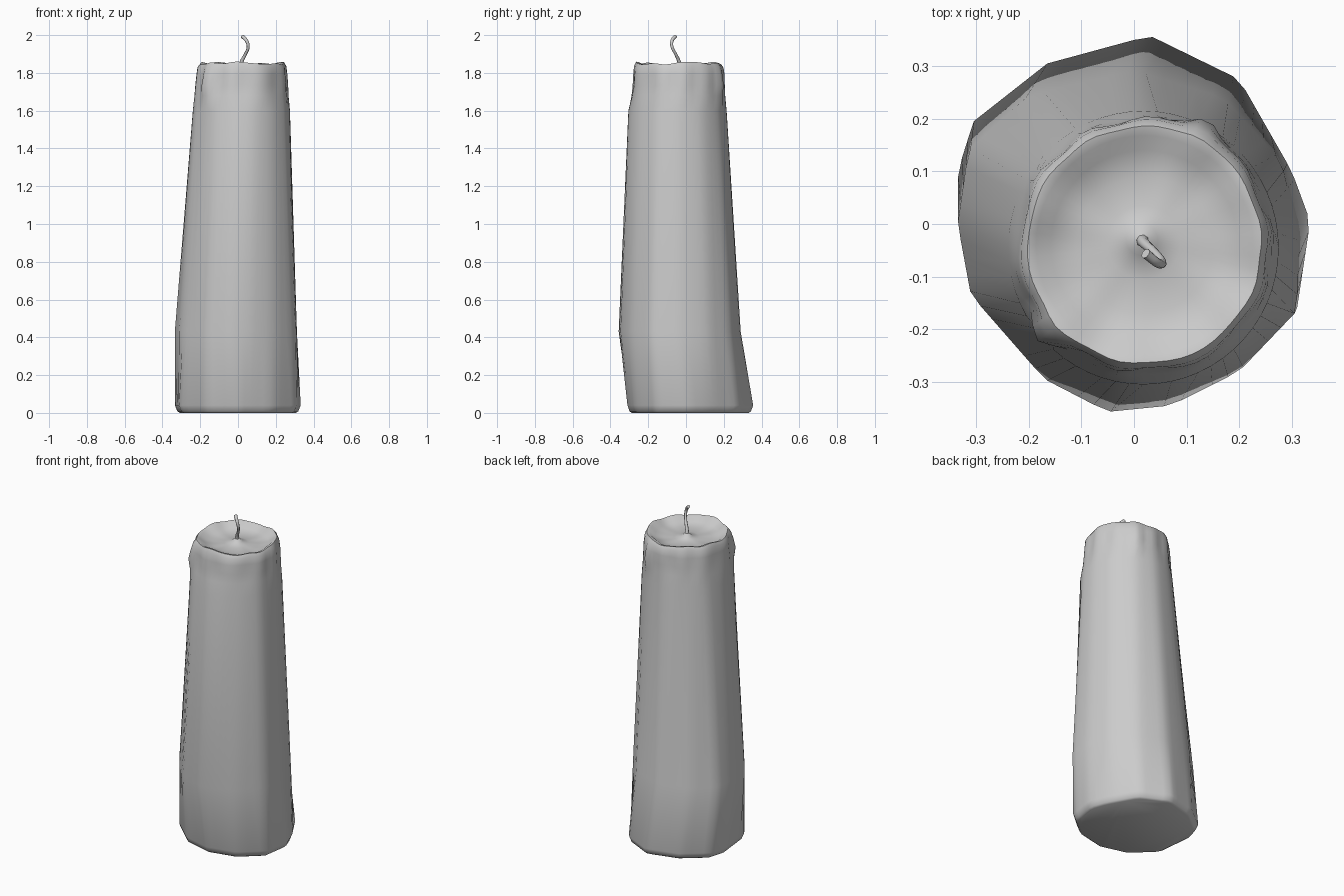
import bpy, bmesh, math
from mathutils import Vector

if "Cube" in bpy.data.objects:
    bpy.data.objects.remove(bpy.data.objects["Cube"])

N = 60
TAU = 2 * math.pi


def outline(points, centre):
    """Sample a hand-shaped convex outline at N even angles around its centre."""
    pts = [Vector(p) for p in points]
    c = Vector(centre)
    ring = []
    for i in range(N):
        d = Vector((math.cos(TAU * i / N), math.sin(TAU * i / N)))
        best = 0
        for a, b in zip(pts, pts[1:] + pts[:1]):
            e, w = b - a, a - c
            den = d.x * e.y - d.y * e.x
            if abs(den) < 1e-9:
                continue
            t = (w.x * e.y - w.y * e.x) / den
            u = (w.x * d.y - w.y * d.x) / den
            if t > 0 and -1e-6 <= u <= 1 + 1e-6:
                best = max(best, t)
        ring.append(c + d * best)
    return ring


def bump(a, deg, width):
    d = (a - math.radians(deg) + math.pi) % TAU - math.pi
    return math.exp(-(d / width) ** 2)


def round_ring(cx, cy, rx, ry, z, scallop=0, drip=0, wave=0):
    """Round wax ring with optional scallops, two drips and a wavy height."""
    ring = []
    for i in range(N):
        a = TAU * i / N
        k = scallop * math.sin(10 * a + math.sin(3 * a))
        k += drip * (bump(a, 220, 0.13) + bump(a, 63, 0.15))
        h = wave * (math.sin(3 * a + 0.6) + 0.7 * math.sin(7 * a) + 0.4 * math.sin(11 * a + 2))
        ring.append((cx + (rx + k) * math.cos(a), cy + (ry + k) * math.sin(a), z + h))
    return ring


# uneven foot and belly outlines
foot = outline([(.335, .005), (.3, .1), (.2, .275), (.03, .358), (-.165, .305),
                (-.305, .195), (-.335, .1), (-.31, -.135), (-.17, -.265),
                (0, -.31), (.18, -.27), (.31, -.16)], (0, .02))
belly = outline([(.312, -.02), (.28, .12), (.17, .24), (0, .292), (-.2, .245),
                 (-.315, .14), (-.335, .0), (-.31, -.135), (-.17, -.295), (-.05, -.357),
                 (.07, -.345), (.2, -.28), (.31, -.165)], (-.01, -.03))

rings = [
    [(p.x * .92, .02 + (p.y - .02) * .93, 0) for p in foot],
    [(p.x * .96, .02 + (p.y - .02) * .965, .008) for p in foot],
    [(p.x, p.y, .04) for p in foot],
    [(p.x, p.y, .43) for p in belly],
    # upper body, drips and lip
    round_ring(.018, -.045, .257, .26, 1.60),
    round_ring(.018, -.042, .248, .247, 1.68, .003, .015),
    round_ring(.019, -.041, .243, .242, 1.735, .005, .03),
    round_ring(.02, -.04, .238, .240, 1.79, .005, .022),
    round_ring(.02, -.04, .234, .236, 1.832, .003, .012, .003),
    round_ring(.02, -.04, .222, .225, 1.851, .002, .006, .005),
    round_ring(.02, -.04, .206, .208, 1.847, 0, 0, .005),
    # melted pool rising to the wick
    round_ring(.02, -.04, .178, .18, 1.825, 0, 0, .003),
    round_ring(.02, -.04, .13, .13, 1.815, 0, 0, .001),
    round_ring(.018, -.035, .07, .07, 1.815),
    round_ring(.015, -.03, .03, .03, 1.825),
    round_ring(.015, -.03, .012, .012, 1.843),
]

# candle body
bm = bmesh.new()
loops = [[bm.verts.new(p) for p in ring] for ring in rings]
for lo, hi in zip(loops, loops[1:]):
    for i in range(N):
        j = (i + 1) % N
        bm.faces.new((lo[i], lo[j], hi[j], hi[i]))
bm.faces.new(loops[0][::-1])
bm.faces.new(loops[-1])
mesh = bpy.data.meshes.new("candle_body")
bm.to_mesh(mesh)
bm.free()
body = bpy.data.objects.new("candle_body", mesh)
bpy.context.collection.objects.link(body)
bpy.context.view_layer.objects.active = body
body.select_set(True)
bpy.ops.object.shade_smooth_by_angle(angle=math.radians(50))

# curled wick
curve = bpy.data.curves.new("wick", "CURVE")
curve.dimensions = "3D"
curve.bevel_depth = .01
curve.bevel_resolution = 2
curve.use_fill_caps = True
path = [(.015, -.03, 1.83, 1.3), (.02, -.037, 1.86, 1.0), (.04, -.055, 1.9, .8),
        (.054, -.074, 1.938, .8), (.045, -.074, 1.97, .9), (.022, -.056, 1.994, 1.0)]
sp = curve.splines.new("BEZIER")
sp.bezier_points.add(len(path) - 1)
for bp, (x, y, z, r) in zip(sp.bezier_points, path):
    bp.co = (x, y, z)
    bp.radius = r
    bp.handle_left_type = bp.handle_right_type = "AUTO"
sp.resolution_u = 4
wick = bpy.data.objects.new("wick", curve)
bpy.context.collection.objects.link(wick)
